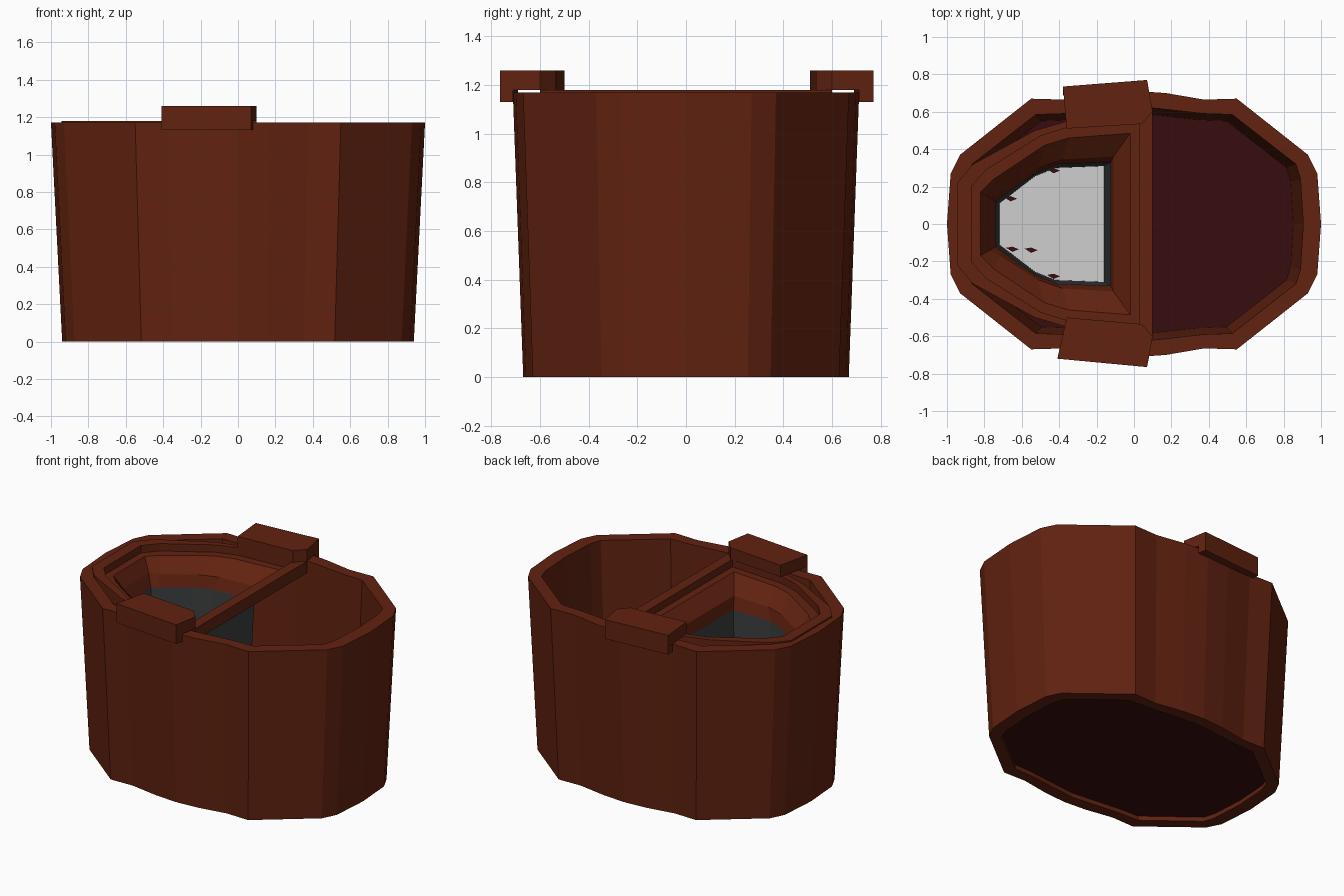
import bpy, bmesh

cube = bpy.data.objects.get("Cube")
if cube:
    bpy.data.objects.remove(cube, do_unlink=True)


def material(name, rgb):
    m = bpy.data.materials.new(name)
    m.use_nodes = True
    m.diffuse_color = (*rgb, 1)
    m.node_tree.nodes["Principled BSDF"].inputs["Base Color"].default_value = (*rgb, 1)
    return m


BROWN = material("red_brown", (0.12, 0.016, 0.005))
DARK = material("dark_red", (0.038, 0.004, 0.0045))
STEEL = material("dark_grey", (0.045, 0.048, 0.05))
PALE = material("light_grey", (0.62, 0.62, 0.63))


def finish(name, bm, mats):
    bmesh.ops.recalc_face_normals(bm, faces=bm.faces[:])
    mesh = bpy.data.meshes.new(name)
    bm.to_mesh(mesh)
    bm.free()
    for m in mats:
        mesh.materials.append(m)
    ob = bpy.data.objects.new(name, mesh)
    bpy.context.collection.objects.link(ob)
    return ob


def mirror_y(half):
    """Close a half outline by reflecting it across the x axis."""
    return half + [(x, -y) for x, y in reversed(half) if y > 0]


def mirror_xy(quarter):
    """Close a quarter outline running from the x axis to the y axis."""
    half = quarter + [(-x, y) for x, y in reversed(quarter) if x > 0]
    return mirror_y(half)


def scaled(outline, s):
    return [(x * s, y * s) for x, y in outline]


def loft(bm, rings, closed=False):
    """Skin a list of (outline, z); closed joins last to first, else caps."""
    loops = [[bm.verts.new((x, y, z)) for x, y in pts] for pts, z in rings]
    pairs = list(zip(loops, loops[1:]))
    if closed:
        pairs.append((loops[-1], loops[0]))
    for a, b in pairs:
        n = len(a)
        for i in range(n):
            j = (i + 1) % n
            bm.faces.new((a[i], a[j], b[j], b[i]))
    if not closed:
        bm.faces.new(loops[0])
        return bm.faces.new(loops[-1])


# Bucket wall: tapering shell with an angular, wavy outline
RIM, TAPER = 1.17, 0.94
outer = mirror_xy([(1, 0), (.98, .27), (.93, .37), (.55, .67), (.375, .665), (.17, .70), (0, .712)])
inner = mirror_xy([(.905, 0), (.89, .24), (.865, .32), (.525, .585), (.375, .59), (.15, .615), (0, .63)])
bm = bmesh.new()
loft(bm, [(scaled(outer, TAPER), 0), (outer, RIM), (inner, RIM), (scaled(inner, TAPER), 0)], closed=True)
finish("bucket_wall", bm, [BROWN])

# Bucket floor, raised a little above the base edge
bm = bmesh.new()
loft(bm, [(scaled(inner, TAPER + .01), .03), (scaled(inner, TAPER + .01), .045)])
finish("bucket_floor", bm, [DARK])

# Stepped tray covering one end of the bucket
lip = mirror_y([(.1, .60), (-.36, .55), (-.53, .50), (-.86, .32), (-.945, .22)])
ledge_out = mirror_y([(.03, .54), (-.36, .515), (-.5, .47), (-.79, .29), (-.87, .2)])
ledge_in = mirror_y([(-.02, .485), (-.35, .46), (-.48, .42), (-.75, .24), (-.82, .17)])
slope = mirror_y([(-.11, .36), (-.38, .345), (-.51, .30), (-.715, .17), (-.77, .14)])
well = mirror_y([(-.125, .33), (-.41, .32), (-.53, .27), (-.70, .15), (-.74, .12)])
well_out = mirror_y([(-.115, .34), (-.41, .33), (-.54, .28), (-.71, .16), (-.75, .125)])
base = mirror_y([(-.16, .31), (-.42, .30), (-.53, .255), (-.68, .14), (-.72, .11)])
base_out = mirror_y([(-.15, .32), (-.42, .31), (-.54, .265), (-.69, .15), (-.73, .115)])
LIP, WELL = 1.18, 0.96
bm = bmesh.new()
loft(bm, [(lip, 1.10), (lip, LIP), (ledge_out, LIP), (ledge_out, 1.13), (ledge_in, 1.13),
          (slope, 1.04), (well, WELL), (well_out, WELL), (ledge_in, 1.10)], closed=True)
finish("tray", bm, [BROWN])

# Deep basin hanging under the tray, with a pale bottom
bm = bmesh.new()
bottom = loft(bm, [(base_out, .05), (well_out, WELL), (well, WELL), (base, .065)])
bottom.material_index = 1
finish("basin", bm, [STEEL, PALE])

# Small dark flecks on the basin bottom
bm = bmesh.new()
for x, y in [(-.66, .135), (-.65, -.135), (-.55, -.14), (-.43, .285), (-.43, -.28)]:
    fleck = [(x - .035, y + .008), (x, y + .014), (x + .035, y), (x, y - .014)]
    loft(bm, [(fleck, .064), (fleck, .069)])
finish("basin_flecks", bm, [DARK])

# Clips hooked over the rim on both sides: a top block and an outer hook
clips = {
    "back_clip": [(-.38, .735), (.07, .77), (.1, .60), (.04, .535), (-.36, .51)],
    "front_clip": [(-.41, -.72), (.07, -.765), (.1, -.60), (.04, -.535), (-.36, -.50)],
}
for name, plan in clips.items():
    bm = bmesh.new()
    loft(bm, [(plan, LIP), (plan, 1.26)])
    side = 1 if plan[0][1] > 0 else -1
    hook = [plan[0], plan[1], (.08, side * .712), (-.38, side * .69)]
    loft(bm, [(hook, 1.13), (hook, LIP)])
    finish(name, bm, [BROWN])
